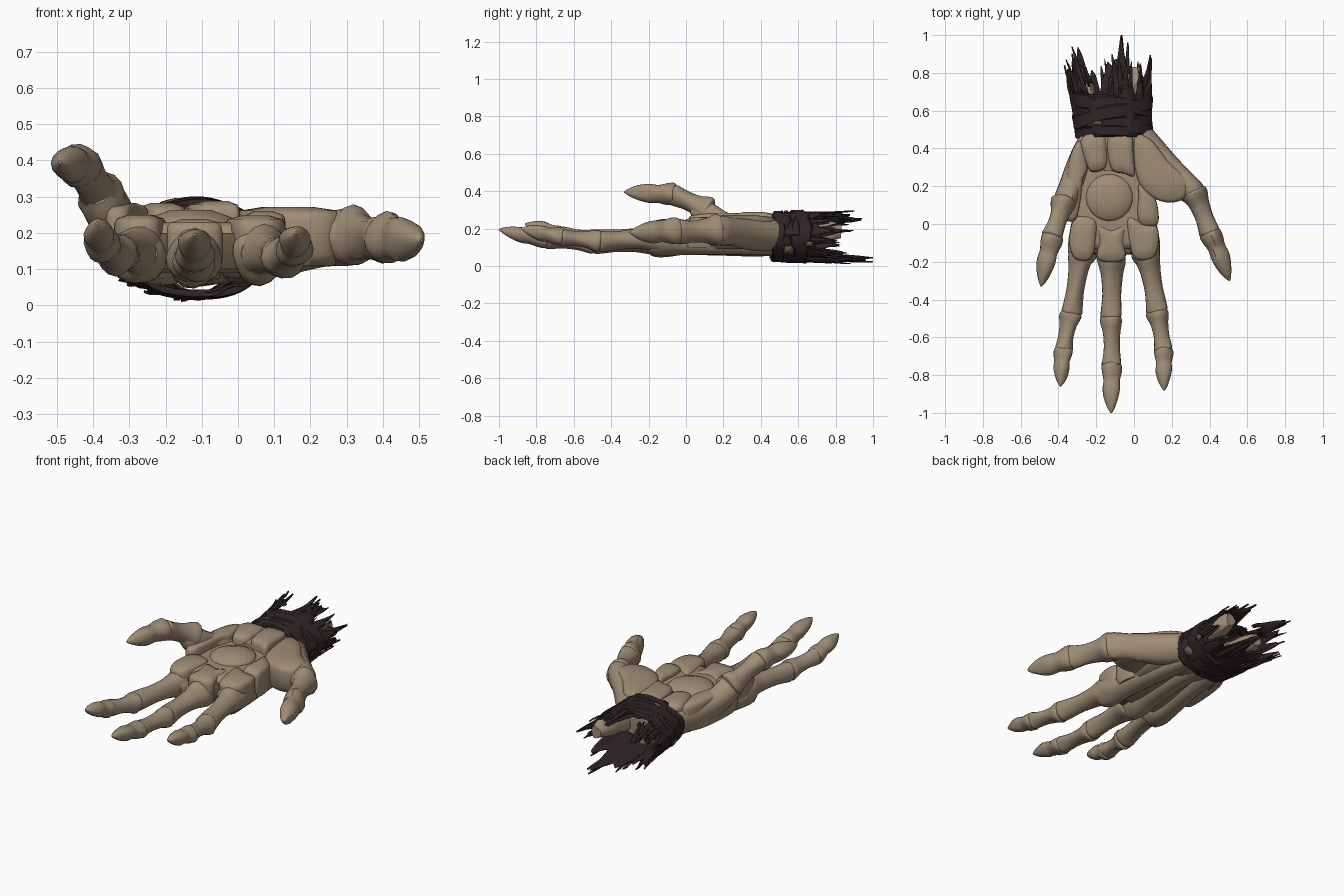
import bpy, bmesh, math, random
from mathutils import Vector

if "Cube" in bpy.data.objects:
    bpy.data.objects.remove(bpy.data.objects["Cube"])

random.seed(4)


def material(name, col):
    m = bpy.data.materials.new(name)
    m.diffuse_color = (*col, 1)
    m.use_nodes = True
    m.node_tree.nodes["Principled BSDF"].inputs["Base Color"].default_value = m.diffuse_color
    return m


BONE = material("old bone", (0.345, 0.266, 0.182))
CLOTH = material("dark cloth", (0.030, 0.019, 0.020))
SINEW = material("dried sinew", (0.13, 0.098, 0.058))


def finish(name, bm, mat, angle=35):
    bmesh.ops.recalc_face_normals(bm, faces=bm.faces)
    me = bpy.data.meshes.new(name)
    bm.to_mesh(me)
    bm.free()
    ob = bpy.data.objects.new(name, me)
    bpy.context.collection.objects.link(ob)
    me.materials.append(mat)
    bpy.ops.object.select_all(action='DESELECT')
    ob.select_set(True)
    bpy.context.view_layer.objects.active = ob
    bpy.ops.object.shade_smooth_by_angle(angle=math.radians(angle))
    return ob


def spline(pts, steps, closed=False):
    """Catmull-Rom through tuples of any length."""
    pts = [Vector(p) for p in pts]
    n, out = len(pts), []
    for i in range(n if closed else n - 1):
        if closed:
            a, b, c, d = (pts[(i + k) % n] for k in (-1, 0, 1, 2))
        else:
            a, b, c, d = (pts[min(max(i + k, 0), n - 1)] for k in (-1, 0, 1, 2))
        for s in range(steps):
            t = s / steps
            out.append(0.5 * (2 * b + (c - a) * t + (2 * a - 5 * b + 4 * c - d) * t * t
                              + (3 * b - a - 3 * c + d) * t ** 3))
    if not closed:
        out.append(pts[-1])
    return out


def tube(bm, stations, n=16, steps=4, lump=0.06):
    """Loft of ellipses; each station is (x, y, z, half width, half height)."""
    st = spline(stations, steps)
    ph = random.uniform(0, 6)
    rings = []
    for i, s in enumerate(st):
        d = Vector(st[min(i + 1, len(st) - 1)][:3]) - Vector(st[max(i - 1, 0)][:3])
        d.normalize()
        side = d.cross(Vector((0, 0, 1))).normalized()
        up = side.cross(d)
        ring = []
        for k in range(n):
            a = math.tau * k / n
            m = 1 + lump * math.sin(3 * a + ph + i * 0.25)
            ring.append(bm.verts.new(Vector(s[:3]) + side * (s[3] * m * math.cos(a))
                                     + up * (s[4] * m * math.sin(a))))
        rings.append(ring)
    for a, b in zip(rings, rings[1:]):
        for k in range(n):
            bm.faces.new((a[k], a[(k + 1) % n], b[(k + 1) % n], b[k]))
    bm.faces.new(rings[0])
    bm.faces.new(rings[-1])


SHAFT = [(-0.07, 0.62), (-0.02, 1.03), (0.1, 1.06), (0.3, 0.88), (0.6, 0.82), (0.85, 0.95), (0.97, 1.0), (1.05, 0.6)]
CLAW = [(-0.07, 0.7), (-0.02, 1.05), (0.12, 1.06), (0.3, 0.88), (0.5, 0.92), (0.7, 0.74), (0.88, 0.42), (1.0, 0.08)]


def finger(name, joints):
    """Chain of knobbly bones between joints (x, y, z, half width, half height), ending in a claw."""
    bm = bmesh.new()
    for i in range(len(joints) - 1):
        a, b = Vector(joints[i]), Vector(joints[i + 1])
        last = i == len(joints) - 2
        st = []
        for t, f in (CLAW if last else SHAFT):
            p = a.lerp(b, t)
            w, h = (a[3], a[4]) if last else (p[3], p[4])
            st.append((p[0], p[1], p[2], w * f, h * f))
        tube(bm, st)
    finish(name, bm, BONE)


# Five digits, from palm to claw
finger("middle_finger", [(-0.12, -0.17, 0.135, .072, .072), (-0.12, -0.50, 0.122, .054, .054),
                         (-0.12, -0.75, 0.14, .05, .045), (-0.12, -1.0, 0.195, .042, .04)])
finger("index_finger", [(0.065, -0.15, 0.15, .066, .07), (0.125, -0.47, 0.132, .056, .054),
                        (0.155, -0.67, 0.155, .047, .045), (0.16, -0.88, 0.2, .04, .04)])
finger("ring_finger", [(-0.275, -0.15, 0.15, .062, .068), (-0.335, -0.48, 0.14, .054, .054),
                       (-0.375, -0.67, 0.165, .046, .045), (-0.39, -0.86, 0.225, .04, .04)])
finger("raised_finger", [(-0.372, 0.12, 0.295, .062, .065), (-0.435, -0.07, 0.385, .054, .055),
                         (-0.492, -0.33, 0.395, .05, .05)])
finger("thumb", [(0.315, 0.17, 0.19, .066, .078), (0.405, -0.05, 0.185, .054, .066),
                 (0.507, -0.3, 0.18, .05, .058)])

# Long hand bones, ridged along the back of the hand
bm = bmesh.new()
for wx, mx, kx, kz in ((-0.10, -0.11, -0.12, 0.132), (-0.01, 0.035, 0.06, 0.14), (-0.19, -0.235, -0.275, 0.14)):
    tube(bm, [(wx, 0.48, 0.135, .07, .075), (wx * .6 + mx * .4, 0.36, 0.13, .07, .075),
              (mx, 0.18, 0.125, .062, .068), (kx * .8 + mx * .2, 0.0, 0.125, .062, .068),
              (kx, -0.10, kz - .005, .074, .08), (kx, -0.17, kz, .074, .078), (kx, -0.21, kz, .05, .055)])
tube(bm, [(-0.22, 0.48, 0.17, .06, .08), (-0.285, 0.34, 0.18, .062, .08), (-0.335, 0.2, 0.215, .06, .078),
          (-0.37, 0.1, 0.28, .06, .07), (-0.39, 0.05, 0.315, .04, .045)])
tube(bm, [(0.02, 0.48, 0.165, .07, .085), (0.12, 0.35, 0.172, .08, .085), (0.235, 0.25, 0.185, .066, .075),
          (0.31, 0.17, 0.19, .07, .08), (0.335, 0.12, 0.19, .05, .06)])
finish("hand_bones", bm, BONE)

# Wrist block and the two broken forearm bones
bm = bmesh.new()
tube(bm, [(-0.11, 0.28, 0.17, .14, .08), (-0.105, 0.36, 0.168, .18, .1), (-0.1, 0.46, 0.165, .178, .11),
          (-0.1, 0.56, 0.165, .165, .095), (-0.1, 0.6, 0.165, .1, .06)], n=20, lump=.03)
finish("wrist_block", bm, BONE)
bm = bmesh.new()
for x, ex, ey in ((-0.19, -0.245, 0.75), (-0.01, 0.005, 0.83)):
    tube(bm, [(x, 0.5, 0.165, .07, .075), (x * .6 + ex * .4, 0.6, 0.17, .055, .062),
              (ex, ey - .09, 0.185, .054, .06), (ex, ey, 0.185, .03, .035)], lump=.1)
finish("forearm_bones", bm, BONE)


def pad(name, outline, z0, z1, mat=BONE, dome=0.01, grow=1.04):
    """Rounded plate: closed outline with a softened, slightly domed top and underside."""
    pts = spline(outline, 4, True)
    c = sum(pts, Vector((0, 0))) / len(pts)
    levels = [(0.85, z0), (1, z0 + .03), (1, z1 - .025), (.97, z1 - .01), (.88, z1), (.45, z1 + dome)]
    bm = bmesh.new()
    rings = [[bm.verts.new((*(c + (p - c) * s * grow), z)) for p in pts] for s, z in levels]
    n = len(pts)
    for a, b in zip(rings, rings[1:]):
        for k in range(n):
            bm.faces.new((a[k], a[(k + 1) % n], b[(k + 1) % n], b[k]))
    bm.faces.new(rings[0])
    bm.faces.new(rings[-1])
    finish(name, bm, mat, 50)


# Palm: solid core and dried sinew between the knuckles, under separate bone plates and a round centre
pad("palm_core", [(-0.27, 0.45), (0.05, 0.45), (0.14, 0.3), (0.11, 0.1), (0.09, -0.1), (-0.12, -0.13), (-0.28, -0.1),
                  (-0.31, 0.2)], 0.09, 0.228, BONE, 0, 1)
pad("knuckle_sinew", [(-0.27, -0.02), (0.05, -0.02), (0.06, -0.14), (-0.12, -0.165), (-0.27, -0.14)],
    0.1, 0.2, SINEW, 0, 1)
pad("heel_plate_left", [(-0.28, 0.42), (-0.25, 0.47), (-0.16, 0.47), (-0.145, 0.38), (-0.155, 0.3), (-0.22, 0.28),
                        (-0.25, 0.32)], 0.15, 0.272)
pad("heel_plate_middle", [(-0.135, 0.47), (-0.02, 0.47), (-0.005, 0.36), (0.0, 0.26), (-0.05, 0.27), (-0.12, 0.3)],
    0.15, 0.278)
pad("thumb_plate", [(0.0, 0.46), (0.09, 0.44), (0.18, 0.33), (0.28, 0.23), (0.26, 0.14), (0.17, 0.12), (0.08, 0.16),
                    (0.02, 0.25)], 0.11, 0.262)
pad("side_plate", [(-0.285, 0.43), (-0.335, 0.36), (-0.36, 0.2), (-0.36, 0.04), (-0.31, 0.03), (-0.285, 0.12),
                   (-0.27, 0.24), (-0.25, 0.3)], 0.11, 0.272)
pad("inner_plate", [(0.03, 0.21), (0.1, 0.15), (0.125, 0.08), (0.12, 0.0), (0.04, 0.0), (0.02, 0.06), (0.025, 0.14)],
    0.1, 0.25)
pad("knuckle_plate_index", [(-0.03, 0.03), (0.05, 0.0), (0.12, -0.02), (0.125, -0.12), (0.09, -0.18), (0.01, -0.18),
                            (-0.02, -0.1)], 0.12, 0.238)
pad("knuckle_plate_middle", [(-0.19, -0.01), (-0.12, -0.03), (-0.05, -0.01), (-0.055, -0.1), (-0.05, -0.18),
                             (-0.12, -0.2), (-0.19, -0.18), (-0.185, -0.1)], 0.1, 0.228)
pad("knuckle_plate_ring", [(-0.31, 0.03), (-0.21, 0.02), (-0.205, -0.08), (-0.23, -0.18), (-0.31, -0.18),
                           (-0.34, -0.09)], 0.12, 0.24)
pad("palm_disc", [(-0.13 + .126 * math.cos(a * math.pi / 6), 0.14 + .126 * math.sin(a * math.pi / 6))
                  for a in range(12)], 0.12, 0.243, dome=0.02, grow=1)


# Ragged cuff: (angle, reach) of the frayed tongues
TONGUES = [(78, .9), (62, .86), (130, .94), (148, .87), (168, .84), (15, .88), (38, .85), (350, .82),
           (200, .82), (222, .86), (245, .83), (270, .88), (290, 1.0), (318, .86)]


def cuff_point(deg, y, off):
    t = (y - .46) / .45
    a = math.radians(deg)
    rx, rz = .183 + .05 * t * t + off, .112 + .012 * t + off
    return Vector((-.105 - .04 * t + rx * math.cos(a), y, .155 + rz * math.sin(a)))


def thicken(ob, t):
    m = ob.modifiers.new("thickness", 'SOLIDIFY')
    m.thickness = t
    m.offset = 0


def cuff(name, cols, rows, off, shrink, holes):
    bm = bmesh.new()
    grid = []
    for i in range(cols):
        deg = 360 * i / cols
        end = 0.7
        for a, reach in TONGUES:
            gap = abs((deg - a + 180) % 360 - 180)
            end = max(end, reach - gap * (.018 if reach > .95 else .011))
        if end < .95:
            end += random.uniform(-.03, .015)
        end -= shrink
        wave = .007 * math.sin(math.radians(deg) * 7) + .004 * math.sin(math.radians(deg) * 13)
        grid.append([bm.verts.new(cuff_point(deg, .46 + (end - .46) * r / rows,
                                             off + wave + random.uniform(-.004, .004) * r / rows))
                     for r in range(rows + 1)])
    for i in range(cols):
        a, b = grid[i], grid[(i + 1) % cols]
        for r in range(rows):
            f = bm.faces.new((a[r], b[r], b[r + 1], a[r + 1]))
            c = f.calc_center_median()
            if any((c - Vector(h[:3])).length < h[3] for h in holes):
                bm.faces.remove(f)
    thicken(finish(name, bm, CLOTH, 40), .008)


HOLES = [(-0.25, 0.70, 0.26, .06), (0.01, 0.77, 0.27, .055)]
cuff("cuff_inner", 72, 9, 0.0, 0.0, HOLES)
cuff("cuff_outer", 60, 8, 0.012, 0.06, HOLES)

# Loose frayed shreds that leave the cuff and taper to points
bm = bmesh.new()
for a, reach in TONGUES:
    for k in range(2):
        deg, start = a + random.uniform(-8, 8) * k, random.uniform(.62, .68)
        tip = reach - (0 if k == 0 else random.uniform(.02, .07))
        prev, sway = None, random.uniform(-6, 6)
        for s in range(6):
            t = s / 5
            w = 6 * (1 - t) + .5 + random.uniform(-.5, .5)
            o = .014 + random.uniform(-.003, .008) * t
            y = start + (tip - start) * t
            row = [bm.verts.new(cuff_point(deg + sway * t + q * w, y, o)) for q in (-1, 1)]
            if prev:
                bm.faces.new((prev[0], prev[1], row[1], row[0]))
            prev = row
thicken(finish("frayed_shreds", bm, CLOTH, 40), .007)

# Tilted cloth bands wound around the wrist
for j, (y0, tilt, phase, w, off) in enumerate(((.49, .01, 20, .055, .02), (.545, .035, 200, .09, .017),
                                               (.585, .05, 10, .075, .022), (.625, .03, 150, .08, .017))):
    bm = bmesh.new()
    rings = []
    for i in range(60):
        deg = i * 6
        yc = y0 + tilt * math.cos(math.radians(deg - phase)) + .005 * math.sin(math.radians(deg * 4 + phase))
        o = off + .003 * math.sin(math.radians(deg * 5 + phase))
        rings.append([bm.verts.new(cuff_point(deg, yc + w * q, o + h))
                      for q, h in ((-.5, -.014), (-.4, 0), (.35, .001), (.5, -.012))])
    for i in range(60):
        a, b = rings[i], rings[(i + 1) % 60]
        for r in range(3):
            bm.faces.new((a[r], b[r], b[r + 1], a[r + 1]))
    thicken(finish("wrist_band_%d" % (j + 1), bm, CLOTH, 45), .008)

# Small dry patches showing through the bandage
bm = bmesh.new()
for deg, y, w, l in ((330, .55, 11, .028), (345, .66, 6, .02), (112, .535, 7, .012), (200, .56, 9, .02)):
    bm.faces.new([bm.verts.new(cuff_point(deg + q * w, y + s * l, .03))
                  for q, s in ((-1, -.6), (-.3, -1), (.8, -.8), (1, .5), (.2, 1), (-.7, .8))])
thicken(finish("bandage_patches", bm, SINEW), .006)
